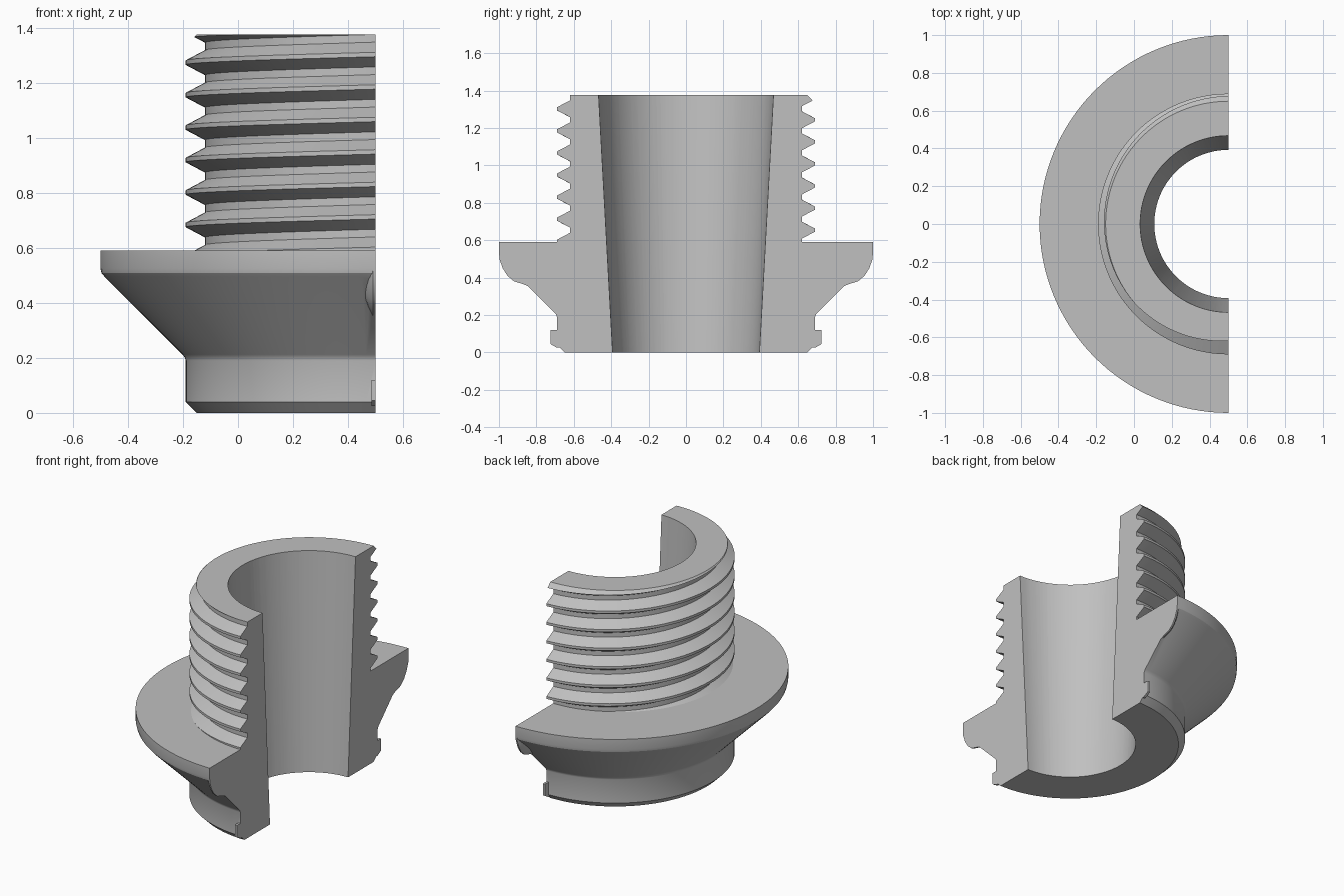
import bpy, bmesh, math

if "Cube" in bpy.data.objects:
    bpy.data.objects.remove(bpy.data.objects["Cube"])

AXIS = 0.5          # x of the turning axis, also the section plane
TOP, DECK = 1.375, 0.59
PITCH = 0.118

grey = bpy.data.materials.new("plain_grey")
grey.use_nodes = True
COLOUR = (0.53, 0.53, 0.53, 1)
grey.diffuse_color = COLOUR
grey.node_tree.nodes["Principled BSDF"].inputs["Base Color"].default_value = COLOUR


def make(name, bm):
    bmesh.ops.recalc_face_normals(bm, faces=bm.faces)
    mesh = bpy.data.meshes.new(name)
    bm.to_mesh(mesh)
    bm.free()
    mesh.materials.append(grey)
    ob = bpy.data.objects.new(name, mesh)
    bpy.context.collection.objects.link(ob)
    return ob


def loft(name, loops, closed=False):
    """Skin a row of point loops into a solid."""
    bm = bmesh.new()
    rows = [[bm.verts.new(p) for p in loop] for loop in loops]
    pairs = list(zip(rows, rows[1:]))
    if closed:
        pairs.append((rows[-1], rows[0]))
    else:
        bm.faces.new(rows[0])
        bm.faces.new(rows[-1])
    n = len(rows[0])
    for a, b in pairs:
        for i in range(n):
            j = (i + 1) % n
            bm.faces.new((a[i], a[j], b[j], b[i]))
    return make(name, bm)


def turn(name, profile, start=0, end=360, steps=128, pitch=0):
    """Turn an (r, z) profile about the axis, rising by pitch per turn."""
    full = end - start == 360
    loops = []
    for s in range(steps if full else steps + 1):
        deg = start + (end - start) * s / steps
        a = math.radians(deg)
        rise = pitch * (deg - 180) / 360
        loops.append([(AXIS + r * math.cos(a), r * math.sin(a), z + rise)
                      for r, z in profile])
    return loft(name, loops, full)


def combine(target, tool, operation):
    mod = target.modifiers.new("combine", 'BOOLEAN')
    mod.operation, mod.solver, mod.object = operation, 'EXACT', tool
    bpy.context.view_layer.objects.active = target
    bpy.ops.object.modifier_apply(modifier=mod.name)
    bpy.data.objects.remove(tool)


# Flange and foot
body = turn("threaded_half_fitting", [
    (0.2, 0), (0.65, 0), (0.69, 0.04), (0.69, 0.19), (0.694, 0.202), (0.702, 0.212),
    (0.985, 0.495), (0.996, 0.508), (1, 0.525), (1, DECK), (0.2, DECK)])

# Screw thread, trimmed to a chamfered top
ridge = [(0.2, 0.4)]
for k in range(-2, 8):
    z = 0.683 + PITCH * k
    ridge += [(0.62, z - 0.045), (0.69, z - 0.008), (0.69, z + 0.008), (0.62, z + 0.045)]
ridge.append((0.2, ridge[-1][1]))
thread = turn("thread", ridge, 75, 285, 84, PITCH)
blank = turn("thread_blank", [(0.25, 0.55), (0.75, 0.55), (0.75, TOP - 0.1),
                              (0.65, TOP), (0.25, TOP)])
combine(thread, blank, 'INTERSECT')
combine(body, thread, 'UNION')

# Rounded lugs under the flange and small foot tabs at both ends of the section
lug = [(0.8, 0.55), (0.8, 0.33), (0.84, 0.352), (0.87, 0.365), (0.92, 0.38),
       (0.955, 0.41), (0.98, 0.45), (0.998, 0.5), (0.998, 0.55)]
tab = [(0.6, 0.12), (0.6, 0.025), (0.69, 0.025), (0.725, 0.045), (0.725, 0.12)]


def shrink(points, f):
    return [(0.85 + (r - 0.85) * f, 0.5 + (z - 0.5) * f) for r, z in points]


for side in (-1, 1):
    for name, stations in (("lug", [(0.53, lug), (0.49, lug), (0.475, shrink(lug, 0.88)),
                                    (0.455, shrink(lug, 0.6))]),
                           ("tab", [(0.53, tab), (0.485, tab)])):
        part = loft(name, [[(x, side * r, z) for r, z in pts] for x, pts in stations])
        combine(body, part, 'UNION')

# Tapered bore
bm = bmesh.new()
bmesh.ops.create_cone(bm, cap_ends=True, segments=128, radius1=0.387, radius2=0.473,
                      depth=TOP + 0.2)
bmesh.ops.translate(bm, verts=bm.verts, vec=(AXIS, 0, TOP / 2))
combine(body, make("bore", bm), 'DIFFERENCE')

# Keep the half behind the section plane
bm = bmesh.new()
bmesh.ops.create_cube(bm, size=4)
bmesh.ops.translate(bm, verts=bm.verts, vec=(AXIS - 2, 0, 0))
combine(body, make("half_space", bm), 'INTERSECT')

bpy.ops.object.select_all(action='DESELECT')
body.select_set(True)
bpy.context.view_layer.objects.active = body
bpy.ops.object.shade_smooth_by_angle(angle=math.radians(25))
